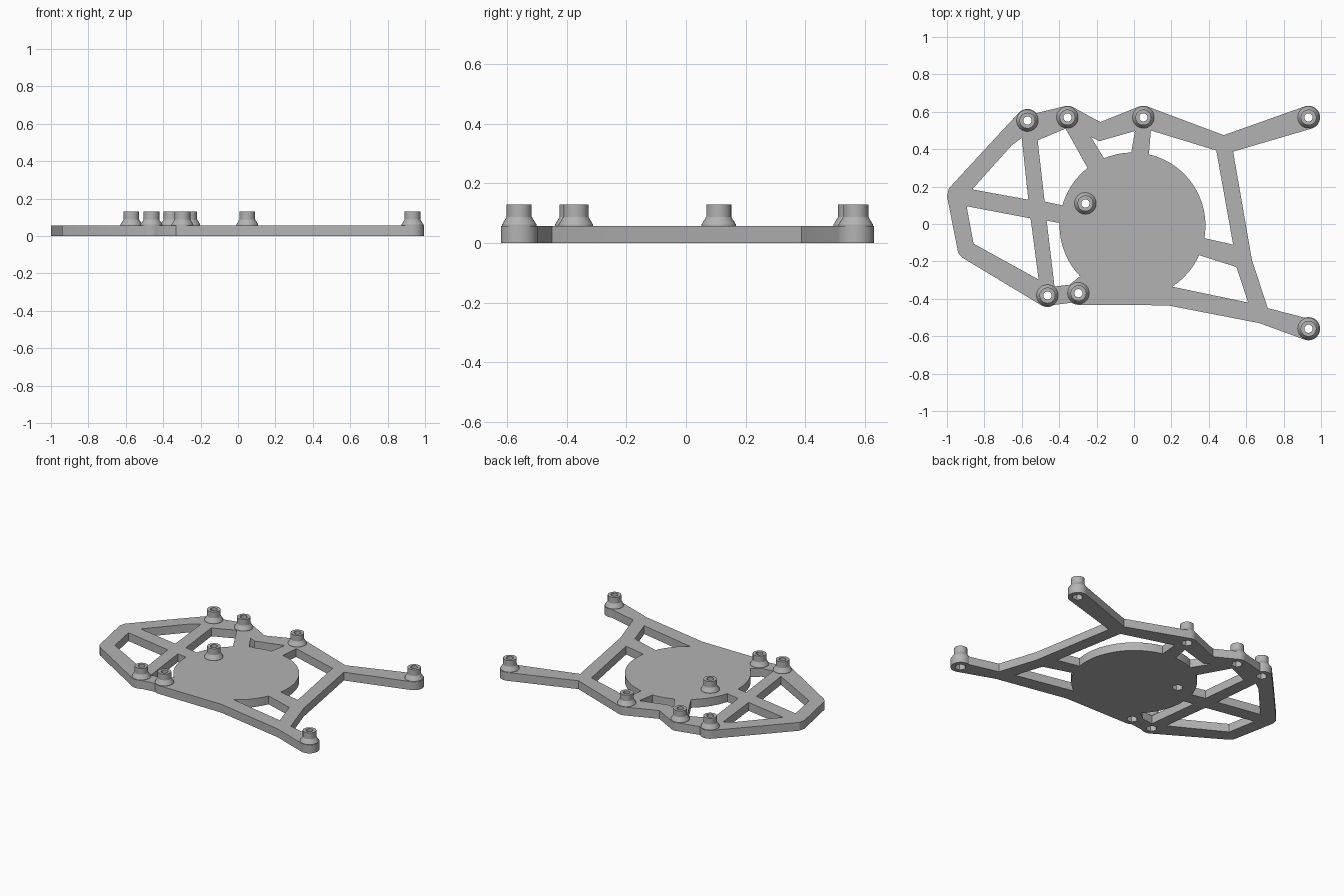
import bpy, bmesh
from math import sin, cos, radians, pi

old = bpy.data.objects.get("Cube")
if old:
    bpy.data.objects.remove(old, do_unlink=True)

THICK = 0.057
PAD = 0.062
DISC = (-0.008, -0.008)
DISC_R = 0.39

mat = bpy.data.materials.new("plain grey")
grey = (0.45, 0.45, 0.45, 1)
mat.diffuse_color = grey
mat.use_nodes = True
mat.node_tree.nodes["Principled BSDF"].inputs["Base Color"].default_value = grey


def arc(centre, r, a0, a1, step=4):
    """Points along an arc, angles in degrees."""
    n = max(2, round(abs(a1 - a0) / step))
    angles = [radians(a0 + (a1 - a0) * i / n) for i in range(n + 1)]
    return [(centre[0] + r * cos(a), centre[1] + r * sin(a)) for a in angles]


def disc(a0, a1):
    return arc(DISC, DISC_R, a0, a1)


def smooth(obj):
    bpy.ops.object.select_all(action='DESELECT')
    obj.select_set(True)
    bpy.context.view_layer.objects.active = obj
    bpy.ops.object.shade_smooth_by_angle(angle=radians(25))


# Standoff positions
posts = {
    "back_outer": (-0.57, 0.553), "back_inner": (-0.356, 0.57),
    "back_middle": (0.05, 0.57), "back_arm": (0.933, 0.57),
    "disc": (-0.26, 0.11), "front_outer": (-0.463, -0.382),
    "front_inner": (-0.297, -0.37), "front_arm": (0.933, -0.56),
}


def pad(name, a0, a1):
    return arc(posts[name], PAD, a0, a1, 10)


# Outer outline of the plate, with round pads at the standoffs
outline = (
    [(-0.99, 0.19), (-1.0, 0.15), (-0.94, -0.155), (-0.918, -0.18)]
    + pad("front_outer", 240, 305) + pad("front_inner", 235, 275)
    + [(0.18, -0.435), (0.67, -0.53)]
    + pad("front_arm", 252, 468)
    + [(0.715, -0.45), (0.63, -0.19), (0.53, 0.387)]
    + pad("back_arm", -73, 109)
    + [(0.48, 0.475)]
    + pad("back_middle", 70, 111) + [(-0.18, 0.545)]
    + pad("back_inner", 64, 112) + pad("back_outer", 40, 140)
    + [(-0.735, 0.467)]
)

# Openings between the ribs and the central disc
openings = [
    [(-0.60, 0.46), (-0.655, 0.42), (-0.865, 0.185), (-0.565, 0.13)],
    [(-0.895, 0.095), (-0.553, 0.03), (-0.51, -0.297), (-0.858, -0.105)],
    [(-0.515, 0.447), (-0.366, 0.51)] + disc(128, 164) + [(-0.478, 0.12)],
    [(-0.467, 0.018)] + disc(178, 224) + [(-0.345, -0.325), (-0.425, -0.334)],
    [(-0.23, 0.465), (-0.185, 0.443), (0.005, 0.497)] + disc(91, 113),
    disc(-10, 77) + [(0.09, 0.5), (0.44, 0.393), (0.53, -0.11)],
    disc(-57, -24) + [(0.548, -0.23), (0.61, -0.42)],
]
nut_pockets = [arc(p, 0.035, 0, 300, 60) for p in posts.values()]

# Frame plate: filled and extruded outline
curve = bpy.data.curves.new("frame_plate", 'CURVE')
curve.dimensions = '2D'
curve.fill_mode = 'BOTH'
curve.extrude = THICK / 2
for loop in [outline] + openings + nut_pockets:
    spline = curve.splines.new('POLY')
    spline.points.add(len(loop) - 1)
    for point, (x, y) in zip(spline.points, loop):
        point.co = (x, y, 0, 1)
    spline.use_cyclic_u = True
curve.materials.append(mat)
plate = bpy.data.objects.new("frame_plate", curve)
plate.location.z = THICK / 2
bpy.context.collection.objects.link(plate)
bpy.ops.object.select_all(action='DESELECT')
plate.select_set(True)
bpy.context.view_layer.objects.active = plate
bpy.ops.object.convert(target='MESH')
plate = bpy.context.view_layer.objects.active
bm = bmesh.new()
bm.from_mesh(plate.data)
bmesh.ops.remove_doubles(bm, verts=bm.verts, dist=1e-5)
bmesh.ops.recalc_face_normals(bm, faces=bm.faces)
bm.to_mesh(plate.data)
bm.free()
smooth(plate)

# Standoffs: hollow turned profile with a flared foot
profile = [(0.022, 0.04), (0.058, 0.04), (0.058, 0.062),
           (0.042, 0.088), (0.042, 0.13), (0.022, 0.13)]
SIDES = 32
bm = bmesh.new()
rings = [[bm.verts.new((r * cos(2 * pi * i / SIDES), r * sin(2 * pi * i / SIDES), z))
          for i in range(SIDES)] for r, z in profile]
for k, ring in enumerate(rings):
    above = rings[(k + 1) % len(rings)]
    for i in range(SIDES):
        j = (i + 1) % SIDES
        bm.faces.new((ring[i], ring[j], above[j], above[i]))
bmesh.ops.recalc_face_normals(bm, faces=bm.faces)
post_mesh = bpy.data.meshes.new("standoff")
bm.to_mesh(post_mesh)
bm.free()
post_mesh.materials.append(mat)
for name, (x, y) in posts.items():
    post = bpy.data.objects.new(name + "_standoff", post_mesh)
    post.location = (x, y, 0)
    bpy.context.collection.objects.link(post)
smooth(post)
